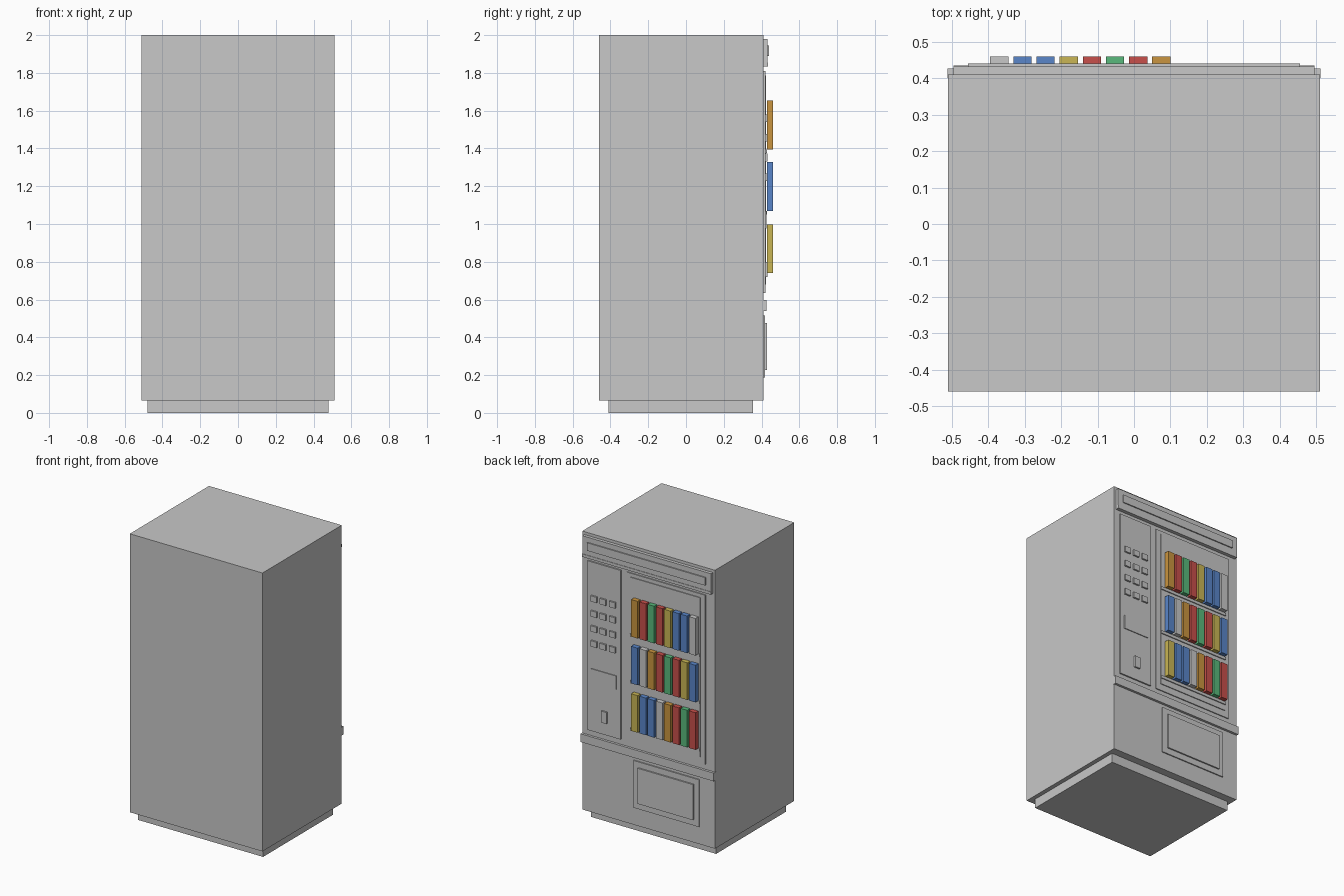
import bpy
import bmesh

cube = bpy.data.objects.get("Cube")
if cube:
    bpy.data.objects.remove(cube, do_unlink=True)


def material(name, rgb):
    mat = bpy.data.materials.new(name)
    mat.use_nodes = True
    mat.diffuse_color = (*rgb, 1)
    node = next(n for n in mat.node_tree.nodes if n.type == 'BSDF_PRINCIPLED')
    node.inputs["Base Color"].default_value = (*rgb, 1)
    return mat


MATS = {
    "grey": material("light grey", (0.58, 0.58, 0.58)),
    "blue": material("blue", (0.10, 0.24, 0.59)),
    "yellow": material("yellow", (0.59, 0.47, 0.09)),
    "red": material("red", (0.58, 0.08, 0.07)),
    "green": material("green", (0.10, 0.49, 0.20)),
    "orange": material("orange", (0.59, 0.30, 0.05)),
}


def box(name, x, y, z, colour="grey"):
    """Flat-faced box spanning the given (min, max) ranges."""
    bm = bmesh.new()
    bmesh.ops.create_cube(bm, size=1)
    for v in bm.verts:
        v.co = [lo + (c + 0.5) * (hi - lo) for c, (lo, hi) in zip(v.co, (x, y, z))]
    mesh = bpy.data.meshes.new(name)
    bm.to_mesh(mesh)
    bm.free()
    mesh.materials.append(MATS[colour])
    obj = bpy.data.objects.new(name, mesh)
    bpy.context.collection.objects.link(obj)
    return obj


FACE = 0.41  # y of the cabinet side that carries the fittings


def fitting(name, x, z, front, colour="grey"):
    """Box standing out of the cabinet up to the given y."""
    return box(name, x, (FACE - 0.01, front), z, colour)


# Cabinet and recessed plinth
box("cabinet", (-0.51, 0.51), (-0.46, FACE), (0.065, 2.0))
box("plinth", (-0.48, 0.48), (-0.41, 0.355), (0, 0.07))

# Header sign with raised strip and lower trim
fitting("header_panel", (-0.495, 0.495), (1.84, 1.98), 0.432)
fitting("header_strip", (-0.455, 0.455), (1.89, 1.945), 0.44)
fitting("header_trim", (-0.495, 0.495), (1.835, 1.855), 0.435)

# Display window
fitting("window_frame", (-0.44, 0.165), (0.635, 1.81), 0.417)
fitting("window_pane", (-0.405, 0.13), (0.68, 1.785), 0.423)

# Shelves of products, listed from the +x end
ROWS = [
    (1.395, "orange red green red yellow blue blue grey"),
    (1.07, "blue grey orange red green red yellow blue"),
    (0.74, "yellow blue blue grey orange red green red"),
]
for r, (z, colours) in enumerate(ROWS, 1):
    fitting(f"shelf_{r}", (-0.405, 0.13), (z - 0.02, z), 0.43)
    for i, colour in enumerate(colours.split()):
        x = 0.1 - i * 0.0635
        box(f"product_{r}_{i + 1}", (x - 0.05, x), (0.428, 0.46),
            (z, z + 0.258), colour)

# Control panel with keypad, note slot and coin slot
fitting("control_panel", (0.21, 0.465), (0.635, 1.81), 0.42)
for row in range(4):
    for col in range(3):
        x, z = 0.41 - col * 0.071, 1.56 - row * 0.104
        fitting(f"button_{row + 1}_{col + 1}", (x - 0.023, x + 0.023),
                (z - 0.02, z + 0.02), 0.432)
fitting("note_slot", (0.24, 0.434), (0.975, 1.07), 0.426)
fitting("coin_slot", (0.31, 0.352), (0.72, 0.80), 0.432)

# Ledge and delivery door
fitting("ledge", (-0.512, 0.512), (0.54, 0.597), 0.427)
fitting("delivery_frame", (-0.392, 0.112), (0.187, 0.515), 0.418)
fitting("delivery_flap", (-0.353, 0.073), (0.228, 0.475), 0.428)
